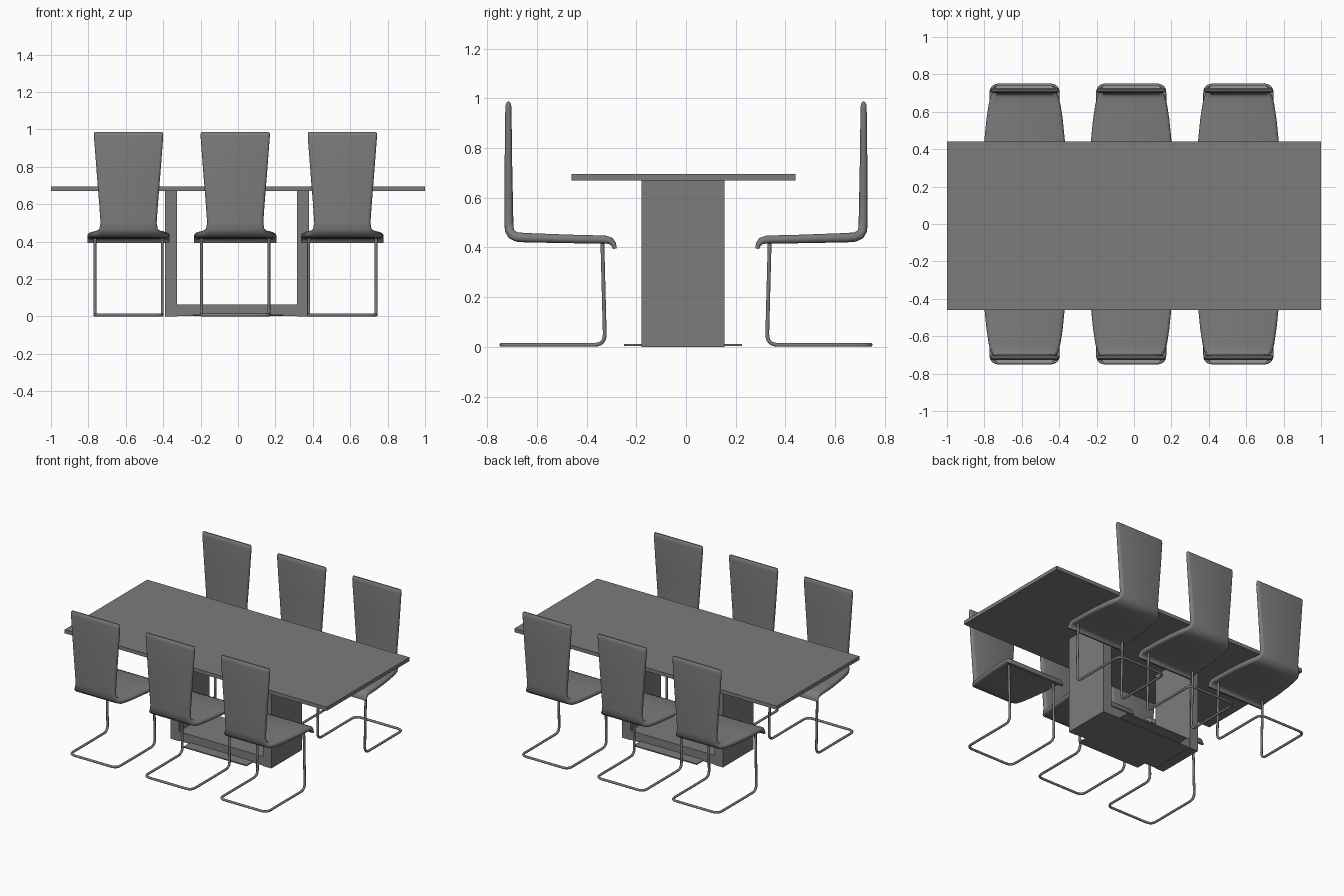
import bpy, bmesh, math
from mathutils import Vector

cube = bpy.data.objects.get("Cube")
if cube:
    bpy.data.objects.remove(cube, do_unlink=True)

grey = bpy.data.materials.new("plain_grey")
grey.use_nodes = True
GREY = (0.2, 0.2, 0.2, 1)
grey.diffuse_color = GREY
grey.node_tree.nodes["Principled BSDF"].inputs["Base Color"].default_value = GREY


def add_object(name, mesh):
    obj = bpy.data.objects.new(name, mesh)
    bpy.context.collection.objects.link(obj)
    return obj


def box(name, low, high):
    low, high = Vector(low), Vector(high)
    bm = bmesh.new()
    bmesh.ops.create_cube(bm, size=1)
    for v in bm.verts:
        v.co = (low + high) / 2 + v.co * (high - low)
    mesh = bpy.data.meshes.new(name)
    bm.to_mesh(mesh)
    bm.free()
    mesh.materials.append(grey)
    return add_object(name, mesh)


def smooth(obj, degrees):
    bpy.ops.object.select_all(action="DESELECT")
    obj.select_set(True)
    bpy.context.view_layer.objects.active = obj
    bpy.ops.object.shade_smooth_by_angle(angle=math.radians(degrees))


def fillet(points, radius, steps=6):
    """Round the inner corners of a polyline."""
    pts = [Vector(p) for p in points]
    path = [pts[0]]
    for a, b, c in zip(pts, pts[1:], pts[2:]):
        start = b + (a - b).normalized() * radius
        end = b + (c - b).normalized() * radius
        for i in range(steps + 1):
            t = i / steps
            path.append(start * (1 - t) ** 2 + b * 2 * t * (1 - t) + end * t * t)
    return path + [pts[-1]]


def tube_mesh(name, path, radius):
    curve = bpy.data.curves.new(name, "CURVE")
    curve.dimensions = "3D"
    curve.bevel_depth = radius
    curve.bevel_resolution = 3
    curve.use_fill_caps = True
    spline = curve.splines.new("POLY")
    spline.points.add(len(path) - 1)
    for point, co in zip(spline.points, path):
        point.co = (*co, 1)
    source = add_object(name + "_path", curve)
    bpy.context.view_layer.update()
    evaluated = source.evaluated_get(bpy.context.evaluated_depsgraph_get())
    mesh = bpy.data.meshes.new_from_object(evaluated)
    bpy.data.objects.remove(source, do_unlink=True)
    mesh.name = name
    mesh.materials.clear()
    mesh.materials.append(grey)
    return mesh


def shell_mesh(name, stations, arc=6):
    """Loft a pad with rounded sides along (y, z, half width, thickness)."""
    bm = bmesh.new()
    rings = []
    for i, (y, z, half, thick) in enumerate(stations):
        before = stations[max(i - 1, 0)]
        after = stations[min(i + 1, len(stations) - 1)]
        along = Vector((0, after[0] - before[0], after[1] - before[1])).normalized()
        normal = Vector((0, -along.z, along.y))
        r = thick / 2
        ring = []
        for side in (1, -1):
            for k in range(arc + 1):
                a = math.pi * (k / arc - 0.5)
                x = side * (half - r + r * math.cos(a))
                co = Vector((x, y, z)) + normal * (side * r * math.sin(a))
                ring.append(bm.verts.new(co))
        rings.append(ring)
    for a, b in zip(rings, rings[1:]):
        for j in range(len(a)):
            k = (j + 1) % len(a)
            bm.faces.new((a[j], a[k], b[k], b[j]))
    bm.faces.new(rings[0])
    bm.faces.new(rings[-1])
    bmesh.ops.recalc_face_normals(bm, faces=bm.faces)
    mesh = bpy.data.meshes.new(name)
    bm.to_mesh(mesh)
    bm.free()
    mesh.materials.append(grey)
    return mesh


# Table
box("table_top", (-1, -0.46, 0.67), (1, 0.44, 0.695))
box("right_pedestal_panel", (-0.39, -0.18, 0), (-0.325, 0.155, 0.67))
box("left_pedestal_panel", (0.315, -0.18, 0), (0.38, 0.155, 0.67))
box("pedestal_base", (-0.325, -0.178, 0.002), (0.315, 0.153, 0.065))
box("floor_plate", (-0.24, -0.25, 0.004), (0.24, 0.225, 0.012))

# Chair seat and back as one bent pad, from the front lip to the top edge
seat_mesh = shell_mesh("seat_and_back", [
    (0.287, 0.395, 0.22, 0.014),
    (0.291, 0.412, 0.22, 0.022),
    (0.302, 0.426, 0.22, 0.028),
    (0.325, 0.432, 0.22, 0.032),
    (0.45, 0.434, 0.215, 0.034),
    (0.56, 0.437, 0.204, 0.036),
    (0.64, 0.439, 0.192, 0.038),
    (0.68, 0.442, 0.182, 0.038),
    (0.700, 0.451, 0.170, 0.038),
    (0.711, 0.468, 0.156, 0.037),
    (0.713, 0.500, 0.150, 0.036),
    (0.714, 0.600, 0.157, 0.034),
    (0.715, 0.750, 0.169, 0.030),
    (0.715, 0.960, 0.185, 0.025),
    (0.715, 0.978, 0.185, 0.021),
    (0.715, 0.987, 0.180, 0.008),
])

# Cantilever tube: front uprights, floor runners and rear floor bar
half_path = [(0.18, 0.337, 0.43), (0.18, 0.326, 0.008), (0.18, 0.743, 0.008)]
full_path = half_path + [(-x, y, z) for x, y, z in reversed(half_path)]
frame_mesh = tube_mesh("chair_frame", fillet(full_path, 0.045), 0.008)

# Three chairs along each long side, facing the table
places = (("right", -0.585), ("middle", -0.015), ("left", 0.558))
for row, turn in (("back", 0), ("front", math.pi)):
    for place, x in places:
        for part, mesh in (("seat_and_back", seat_mesh), ("frame", frame_mesh)):
            obj = add_object(f"{row}_{place}_chair_{part}", mesh.copy())
            obj.location.x = x
            obj.rotation_euler.z = turn
            smooth(obj, 50)
bpy.data.meshes.remove(seat_mesh)
bpy.data.meshes.remove(frame_mesh)
